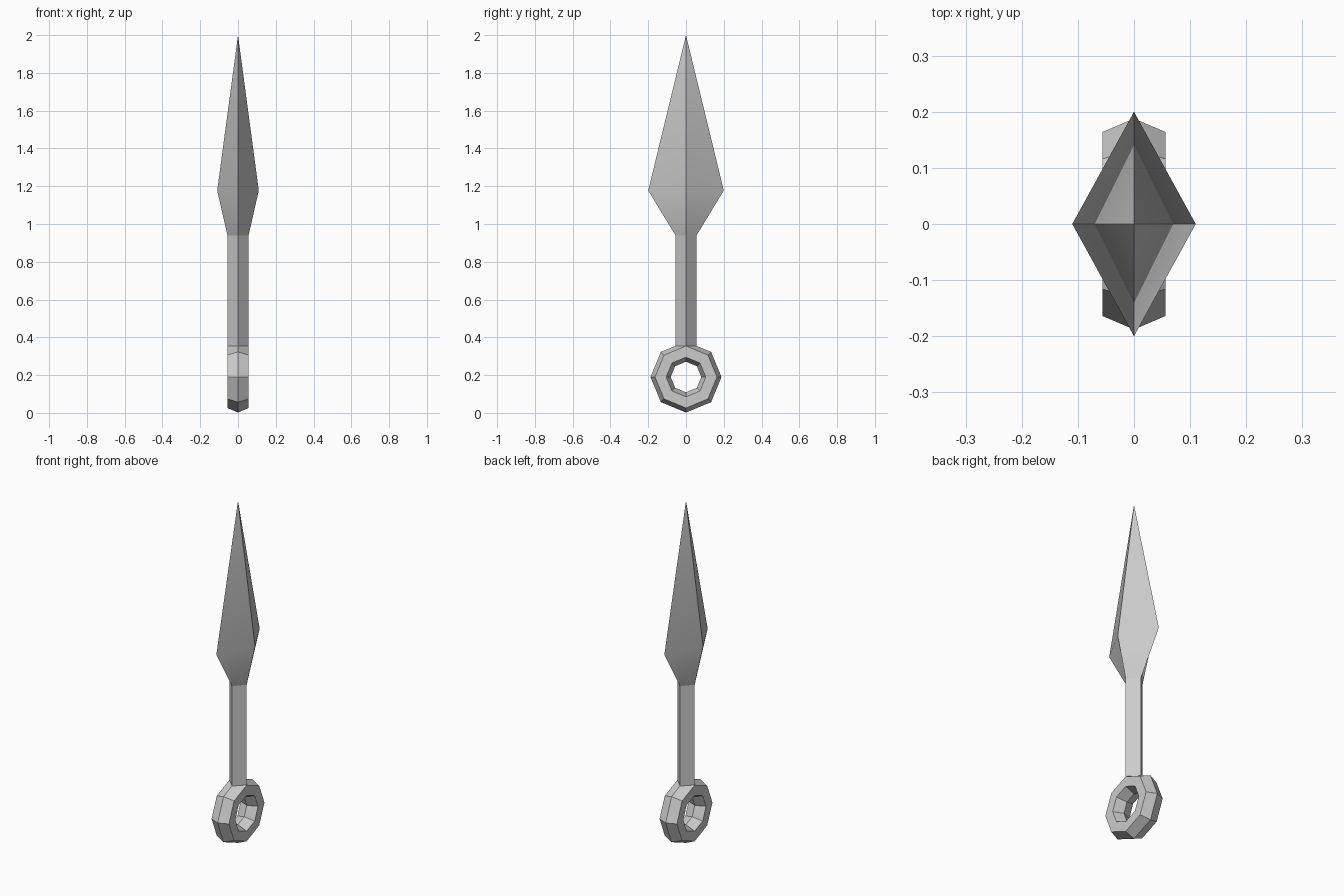
import bpy
from math import cos, sin, tau, radians

if "Cube" in bpy.data.objects:
    bpy.data.objects.remove(bpy.data.objects["Cube"])


def make_object(name, verts, faces):
    mesh = bpy.data.meshes.new(name)
    mesh.from_pydata(verts, [], faces)
    mesh.update()
    obj = bpy.data.objects.new(name, mesh)
    bpy.context.collection.objects.link(obj)
    return obj


def diamond_loft(name, sections, tip=None):
    """Loft diamond sections (half x, half y, z), bottom to top."""
    verts, faces = [], []
    for hx, hy, z in sections:
        verts += [(hx, 0, z), (0, hy, z), (-hx, 0, z), (0, -hy, z)]
    for s in range(len(sections) - 1):
        for i in range(4):
            a, b = s * 4 + i, s * 4 + (i + 1) % 4
            faces.append((a, b, b + 4, a + 4))
    faces.append((3, 2, 1, 0))
    top = len(verts) - 4
    if tip is None:
        faces.append((top, top + 1, top + 2, top + 3))
    else:
        verts.append((0, 0, tip))
        faces += [(top + i, top + (i + 1) % 4, top + 4) for i in range(4)]
    return make_object(name, verts, faces)


# Blade: soft bend at the shoulder, sharp long edges
blade = diamond_loft("blade", [(0.056, 0.056, 0.94), (0.11, 0.2, 1.177)], tip=2.0)
blade.data.shade_smooth()
blade.data.set_sharp_from_angle(angle=radians(35))

# Handle: square bar turned on its edge
diamond_loft("handle", [(0.056, 0.056, 0.355), (0.056, 0.056, 0.94)])

# Ring: six-sided profile (x, radius) swept round in eight steps
profile = [(0, 0.188), (0.056, 0.164), (0.056, 0.105),
           (0, 0.081), (-0.056, 0.105), (-0.056, 0.164)]
STEPS, N, CENTRE_Z = 8, len(profile), 0.19
verts, faces = [], []
for s in range(STEPS):
    a = tau * s / STEPS
    verts += [(x, r * cos(a), CENTRE_Z + r * sin(a)) for x, r in profile]
    t = (s + 1) % STEPS
    for i in range(N):
        j = (i + 1) % N
        faces.append((s * N + i, s * N + j, t * N + j, t * N + i))
ring = make_object("ring", verts, [f[::-1] for f in faces])
